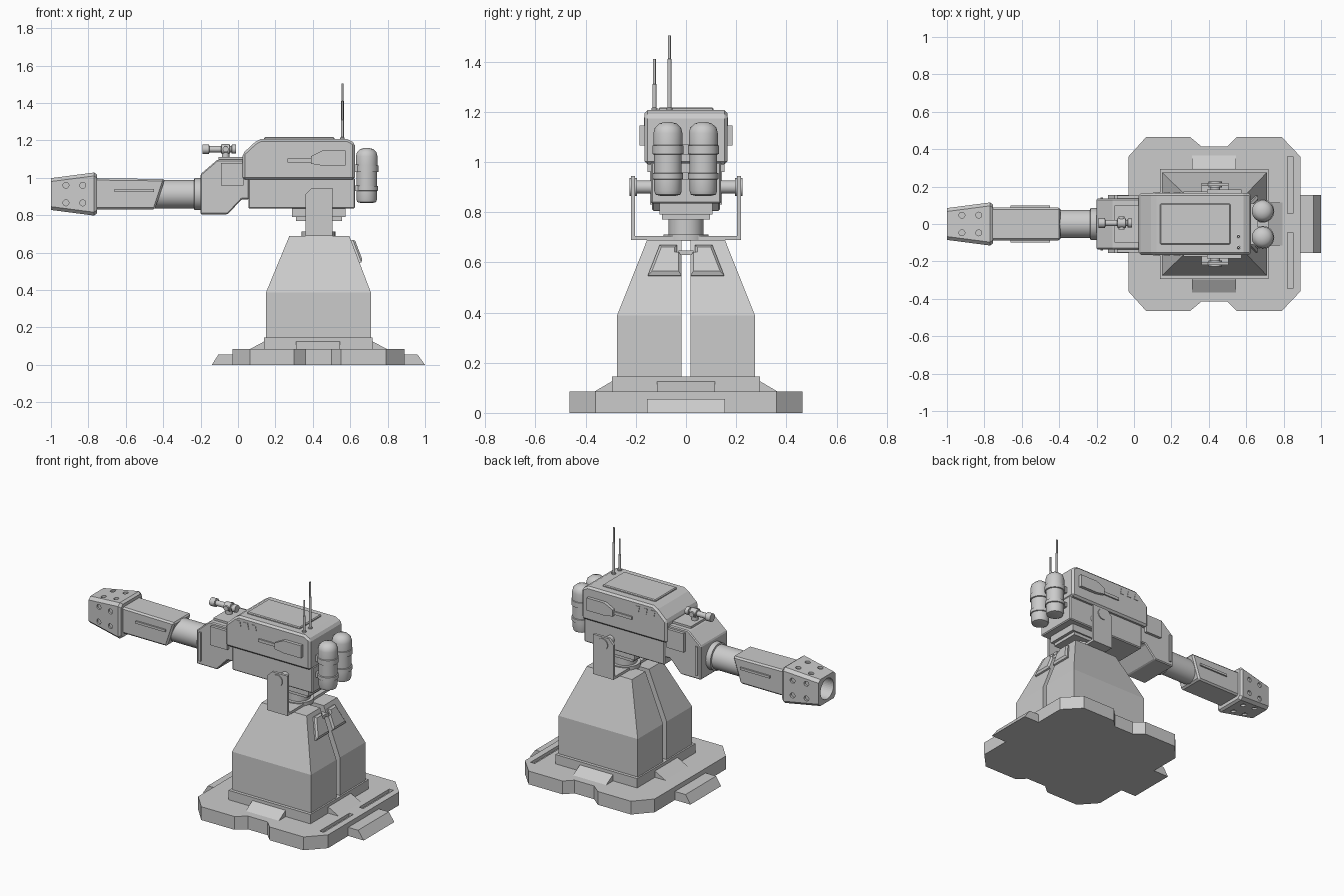
import bpy, bmesh
from math import cos, sin, pi, radians

if "Cube" in bpy.data.objects:
    bpy.data.objects.remove(bpy.data.objects["Cube"])


def build(name, *lofts, smooth=False, bevel=0):
    """One object from several lofts; each loft is a list of equal-length point rings."""
    bm = bmesh.new()
    for rings in lofts:
        vs = [[bm.verts.new(p) for p in r] for r in rings]
        n = len(vs[0])
        for a, b in zip(vs, vs[1:]):
            for i in range(n):
                j = (i + 1) % n
                bm.faces.new((a[i], a[j], b[j], b[i]))
        bm.faces.new(vs[0])
        bm.faces.new(vs[-1])
    bmesh.ops.recalc_face_normals(bm, faces=bm.faces)
    me = bpy.data.meshes.new(name)
    bm.to_mesh(me)
    bm.free()
    if smooth:
        me.shade_smooth()
        me.set_sharp_from_angle(angle=radians(35))
    ob = bpy.data.objects.new(name, me)
    bpy.context.collection.objects.link(ob)
    if bevel:
        m = ob.modifiers.new("bevel", 'BEVEL')
        m.width, m.segments, m.limit_method = bevel, 1, 'ANGLE'
    return ob


def place(axis, u, v, t):
    return {'x': (t, u, v), 'y': (u, t, v), 'z': (u, v, t)}[axis]


def prism(axis, pts, a, b):
    return [[place(axis, u, v, t) for u, v in pts] for t in (a, b)]


def box(x0, x1, y0, y1, z0, z1):
    return prism('z', [(x0, y0), (x1, y0), (x1, y1), (x0, y1)], z0, z1)


def lathe(axis, u, v, prof, n=32):
    """Revolve (radius, position) pairs round an axis through (u, v)."""
    return [[place(axis, u + r * cos(2 * pi * i / n), v + r * sin(2 * pi * i / n), t)
             for i in range(n)] for r, t in prof]


def rod(axis, u, v, r, a, b, n=32):
    return lathe(axis, u, v, [(r, a), (r, b)], n)


def cut(target, cutter):
    cutter.hide_render = True
    cutter.display_type = 'WIRE'
    cutter.hide_viewport = True
    m = target.modifiers.new("cut", 'BOOLEAN')
    m.operation, m.object, m.solver = 'DIFFERENCE', cutter, 'EXACT'


# Ground plate with slots
half = [(-.03, .36), (.065, .465), (.30, .465), (.36, .415), (.50, .415), (.55, .465), (.79, .465), (.89, .36)]
plate = build("base_plate", prism('z', half + [(x, -y) for x, y in reversed(half)], 0, .085))
cut(plate, build("slot_cutter", box(.82, .85, .055, .36, .065, .12), box(.82, .85, -.345, -.045, .065, .12)))
build("base_feet",
      prism('y', [(.87, 0), (1, 0), (.96, .055), (.87, .055)], -.155, .155),
      prism('y', [(0, 0), (-.14, 0), (-.105, .055), (0, .055)], -.155, .155))

# Skirt with four wedge blocks
build("tower_skirt", box(.14, .72, -.295, .295, .08, .145))
wedges = []
for s in (-1, 1):
    wedges.append(prism('y', [(.43 + s * .27, .08), (.43 + s * .365, .085), (.43 + s * .29, .125),
                              (.43 + s * .27, .125)], -.115, .115))
    wedges.append(prism('x', [(s * .27, .08), (s * .365, .085), (s * .297, .125), (s * .27, .125)], .31, .545))
build("skirt_wedges", *wedges)

# Tower: two halves with an open gap between them, panels on the back slope
for s, side in ((-1, "near"), (1, "far")):
    build("tower_" + side, [[(x0, s * .018, z), (x1, s * .018, z), (x1, s * y, z), (x0, s * y, z)]
                            for x0, x1, y, z in ((.15, .71, .275, .14), (.15, .71, .275, .388),
                                                 (.275, .595, .155, .69))])
    outer = [(.035, .665), (.105, .665), (.152, .545), (.018, .545), (.018, .625), (.035, .625)]
    inner = [(.045, .655), (.098, .655), (.136, .558), (.03, .558), (.03, .635), (.045, .635)]

    def slope(pts, d):
        return [(.595 + (.69 - z) * .381 + .934 * d, s * y, z + .356 * d) for y, z in pts]
    build("slope_panel_" + side, [slope(outer, -.01), slope(outer, .01), slope(inner, .02)])
build("gap_bridge", box(.55, .62, -.03, .03, .63, .648))

# Turntable neck and yoke
build("neck", rod('z', .43, 0, .09, .685, .712), rod('z', .43, 0, .07, .7, .785), smooth=True)
arm = [(.36, .69), (.505, .69), (.505, .945), (.395, .945), (.36, .91)]
build("yoke", box(.36, .505, -.22, .22, .69, .706),
      prism('y', arm, -.22, -.203), prism('y', arm, .203, .22))
build("yoke_pivots", *[rod('y', .435, .9, r, s * a, s * b) for s in (-1, 1)
                       for r, a, b in ((.026, .12, .21), (.036, .195, .226))], smooth=True)
build("head_platform", box(.29, .575, -.105, .105, .79, .84), box(.31, .555, -.095, .095, .77, .792))

# Head
build("head_lower", prism('y', [(.055, .835), (.625, .835), (.625, 1), (.055, 1)], -.14, .14), bevel=.006)
build("head_upper", prism('y', [(.025, .99), (.625, .99), (.625, 1.185), (.585, 1.207), (.12, 1.207),
                                (.09, 1.19), (.025, 1.13)], -.165, .165), bevel=.012)
build("roof_hatch", box(.14, .515, -.11, .11, 1.2, 1.218), bevel=.005)
panel = [(.39, 1.075), (.45, 1.065), (.575, 1.065), (.575, 1.145), (.45, 1.145), (.39, 1.115)]
build("side_panels", *[p for s in (-1, 1) for p in (
    prism('y', panel, s * .155, s * .185), box(.265, .395, s * .155, s * .174, 1.083, 1.102))])
build("side_vents", *[prism('y', [(x, 1.14), (x + .028, 1.14), (x + .02, 1.178), (x - .008, 1.178)],
                            s * .155, s * .168) for s in (-1, 1) for x in (.11, .165, .22)])

# Nose block with side ribs
nose = [(-.2, .805), (-.055, .805), (.02, .885), (.06, .885), (.06, 1.097), (-.11, 1.097), (-.2, 1.02)]
build("nose", prism('y', nose, -.135, .135), bevel=.006)
build("nose_cap", box(-.105, .04, -.10, .10, 1.09, 1.11))
build("nose_ribs", *[b for s in (-1, 1) for b in (
    box(-.18, -.165, s * .13, s * .143, .83, 1.015),
    prism('y', [(-.09, .96), (.03, .96), (.03, 1.08), (-.09, 1.08)], s * .13, s * .153))])

# Sight on the nose
build("sight", lathe('x', .005, 1.153, [(.026, -.19), (.026, -.155), (.017, -.153), (.017, -.09), (.027, -.088),
                                        (.027, -.045), (.017, -.043), (.017, -.035), (.024, -.033), (.024, -.01)], 20),
      rod('z', -.066, .005, .02, 1.1, 1.15, 20), rod('y', -.066, 1.153, .016, -.03, .04, 16), smooth=True)

# Barrel, sleeve and muzzle
CZ = .913
build("barrel", lathe('x', 0, CZ, [(.076, -.76), (.076, -.235), (.086, -.233), (.086, -.19)], 40), smooth=True)
build("barrel_sleeve", prism('y', [(-.77, .83), (-.445, .83), (-.39, .993), (-.77, .998)], -.088, .088), bevel=.01)
build("sleeve_strips", *[box(-.66, -.45, s * .08, s * .098, .925, .94) for s in (-1, 1)])


def octagon(x, h, c=.018):
    q = [(h, h - c), (h - c, h), (c - h, h), (-h, h - c), (-h, c - h), (c - h, -h), (h - c, -h), (h, c - h)]
    return [(x, y, CZ + z) for y, z in q]


muzzle = build("muzzle", [octagon(-1, .085), octagon(-.77, .115), octagon(-.755, .105)])
cut(muzzle, build("bore_cutter", rod('x', 0, CZ, .066, -1.05, -.86, 40)))
holes = []
for s in (-1, 1):
    for x, d in ((-.92, .083), (-.83, .094)):
        for o in (-.047, .047):
            holes.append(rod('y', x, CZ + o, .016, s * d, s * .15, 16))
            holes.append(rod('z', x, o, .016, CZ + s * d, CZ + s * .15, 16))
cut(muzzle, build("vent_cutter", *holes))

# Rear tanks with bands, on a bracket
tank = [(.03, .865), (.05, .87), (.055, .885), (.055, .93), (.061, .932), (.061, .955), (.055, .957), (.055, 1.03),
        (.062, 1.032), (.062, 1.065), (.058, 1.067), (.058, 1.115), (.052, 1.137), (.035, 1.153), (.012, 1.16)]
build("tanks", lathe('z', .688, -.072, tank), lathe('z', .688, .069, tank), smooth=True)
build("tank_bracket", box(.62, .66, -.11, .11, .93, .96), box(.62, .66, -.11, .11, 1.03, 1.07))

# Aerials
build("aerials", *[lathe('z', .558, y, [(.012, 1.19), (.012, 1.215), (.008, 1.217), (.008, mid), (.0055, mid + .002),
                                        (.0055, top)], 12)
                   for y, mid, top in ((-.066, 1.41, 1.505), (-.126, 1.31, 1.41))], smooth=True)
